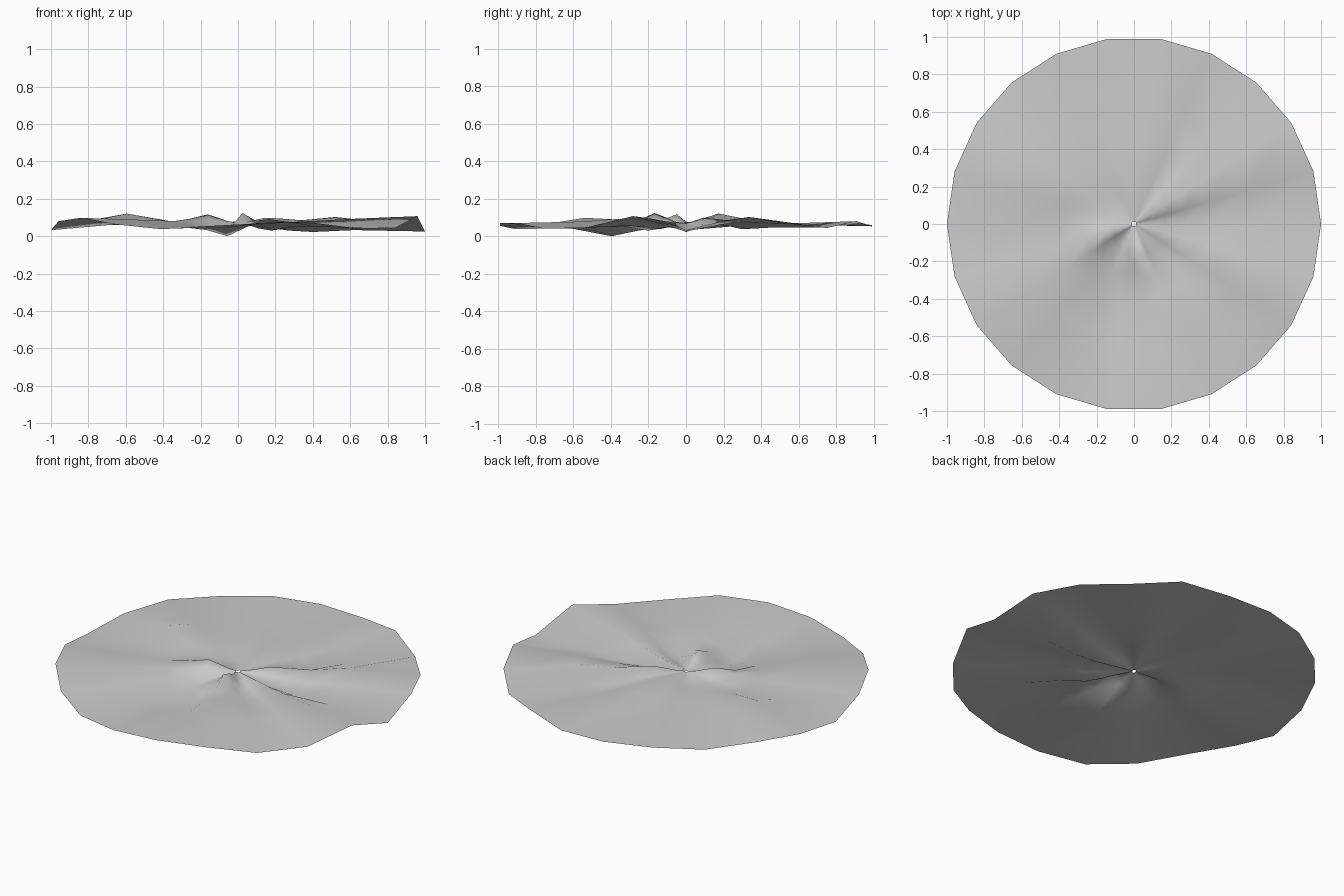
import bpy, bmesh, math

default_cube = bpy.data.objects.get("Cube")
if default_cube:
    bpy.data.objects.remove(default_cube, do_unlink=True)

# Rim heights in thousandths, counter-clockwise from +x
RIM = [30, 85, 72, 50, 85, 58, 65, 72, 65, 77, 60,
       37, 85, 103, 68, 43, 60, 75, 75, 45, 50, 112]
SIDES = len(RIM)
RINGS = [0.012, 0.06, 0.11, 0.17, 0.27, 0.4, 0.62, 1.0]
CENTRE_HEIGHT = 0.075

# Ridges and hollows: angle, radius, height, angular spread, radial spread
FOLDS = [
    (260, 0.4, -0.065, 14, 0.2),
    (280, 0.17, 0.058, 16, 0.08),
    (197, 0.18, 0.045, 16, 0.1),
    (164, 0.62, 0.06, 15, 0.2),
    (33, 0.62, 0.035, 12, 0.25),
    (33, 0.2, 0.03, 14, 0.12),
    (5, 0.35, -0.035, 14, 0.25),
    (55, 0.45, -0.035, 12, 0.2),
    (232, 0.22, -0.035, 13, 0.15),
    (315, 0.25, -0.035, 18, 0.15),
    (85, 0.3, 0.02, 15, 0.2),
    (292, 0.45, 0.03, 12, 0.15),
    (135, 0.15, -0.015, 20, 0.1),
]


def surface_height(index, radius):
    """Blend the centre height to the rim, then add the folds inside it."""
    angle = 360 * index / SIDES
    height = CENTRE_HEIGHT + (RIM[index] / 1000 - CENTRE_HEIGHT) * radius
    inside = min(1, (1 - radius) * 4)
    for fold_angle, fold_radius, rise, spread, reach in FOLDS:
        turn = (angle - fold_angle + 180) % 360 - 180
        falloff = (turn / spread) ** 2 + ((radius - fold_radius) / reach) ** 2
        height += rise * inside * math.exp(-falloff)
    return height


# Crumpled open sheet with a pinhole in the middle
bm = bmesh.new()
rows = []
for radius in RINGS:
    row = []
    for i in range(SIDES):
        a = math.tau * i / SIDES
        row.append(bm.verts.new((radius * math.cos(a), radius * math.sin(a),
                                 surface_height(i, radius))))
    rows.append(row)
for inner, outer in zip(rows, rows[1:]):
    for i in range(SIDES):
        j = (i + 1) % SIDES
        bm.faces.new((inner[i], outer[i], outer[j], inner[j]))
lowest = min(v.co.z for v in bm.verts)
for v in bm.verts:
    v.co.z -= lowest
for face in bm.faces:
    face.smooth = True

mesh = bpy.data.meshes.new("ground_sheet")
bm.to_mesh(mesh)
bm.free()
sheet = bpy.data.objects.new("ground_sheet", mesh)
bpy.context.collection.objects.link(sheet)

# Plain grey
grey = bpy.data.materials.new("light_grey")
grey.use_nodes = True
colour = (0.6, 0.6, 0.6, 1)
grey.diffuse_color = colour
grey.node_tree.nodes["Principled BSDF"].inputs["Base Color"].default_value = colour
mesh.materials.append(grey)
